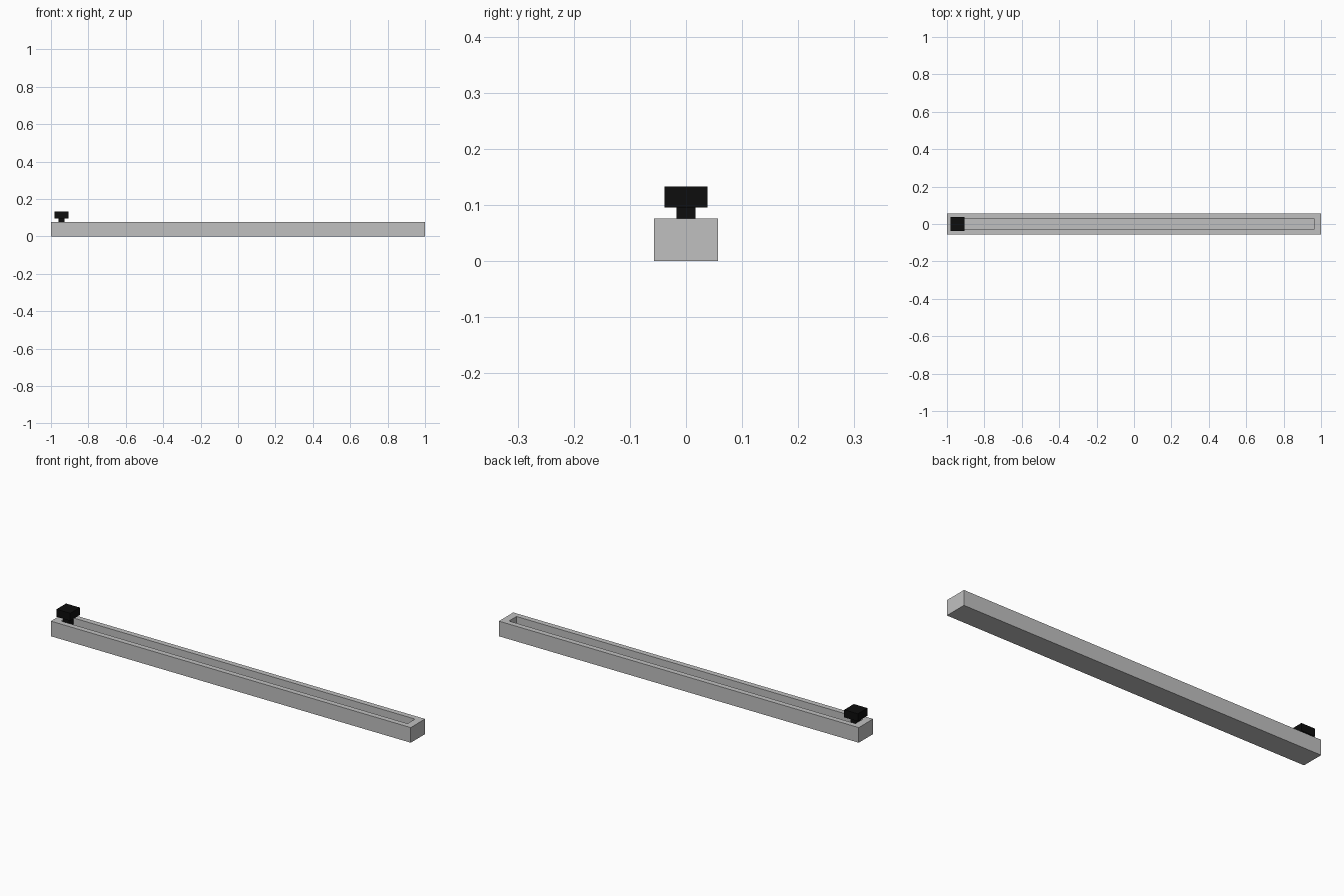
import bpy
import bmesh
from mathutils import Vector

cube = bpy.data.objects.get("Cube")
if cube:
    bpy.data.objects.remove(cube, do_unlink=True)


def make_material(name, rgb):
    mat = bpy.data.materials.new(name)
    mat.use_nodes = True
    mat.diffuse_color = (*rgb, 1)
    mat.node_tree.nodes["Principled BSDF"].inputs["Base Color"].default_value = (*rgb, 1)
    return mat


def add_box(bm, low, high):
    """Add an axis-aligned box spanning two corners."""
    low, high = Vector(low), Vector(high)
    verts = bmesh.ops.create_cube(bm, size=1)["verts"]
    bmesh.ops.scale(bm, vec=high - low, verts=verts)
    bmesh.ops.translate(bm, vec=(low + high) / 2, verts=verts)


def finish(bm, name, mat):
    mesh = bpy.data.meshes.new(name)
    bm.to_mesh(mesh)
    bm.free()
    mesh.materials.append(mat)
    obj = bpy.data.objects.new(name, mesh)
    bpy.context.collection.objects.link(obj)
    return obj


grey = make_material("light grey", (0.53, 0.53, 0.53))
black = make_material("black", (0.004, 0.004, 0.004))

HEIGHT, HALF_WIDTH = 0.076, 0.057
SLOT_X, SLOT_Y, SLOT_DEPTH = 0.963, 0.0185, 0.038
KNOB_X = -0.944

# Track body: a long bar with a slot sunk into the top face
bm = bmesh.new()
add_box(bm, (-1, -HALF_WIDTH, 0), (1, HALF_WIDTH, HEIGHT))
top = max(bm.faces, key=lambda f: f.calc_center_median().z)
bmesh.ops.inset_region(bm, faces=[top], thickness=HALF_WIDTH - SLOT_Y)
for v in top.verts:
    v.co.x = SLOT_X if v.co.x > 0 else -SLOT_X
floor = bmesh.ops.extrude_face_region(bm, geom=[top])["geom"]
bmesh.ops.translate(bm, vec=(0, 0, -SLOT_DEPTH),
                    verts=[g for g in floor if isinstance(g, bmesh.types.BMVert)])
if top.is_valid:
    bmesh.ops.delete(bm, geom=[top], context="FACES_ONLY")
bmesh.ops.recalc_face_normals(bm, faces=bm.faces)
finish(bm, "slider_track", grey)

# Slider stem, reaching down into the slot
bm = bmesh.new()
add_box(bm, (KNOB_X - 0.017, -0.017, HEIGHT - SLOT_DEPTH), (KNOB_X + 0.017, 0.017, 0.096))
finish(bm, "slider_stem", black)

# Slider knob
bm = bmesh.new()
add_box(bm, (KNOB_X - 0.038, -0.038, 0.095), (KNOB_X + 0.038, 0.038, 0.133))
finish(bm, "slider_knob", black)
